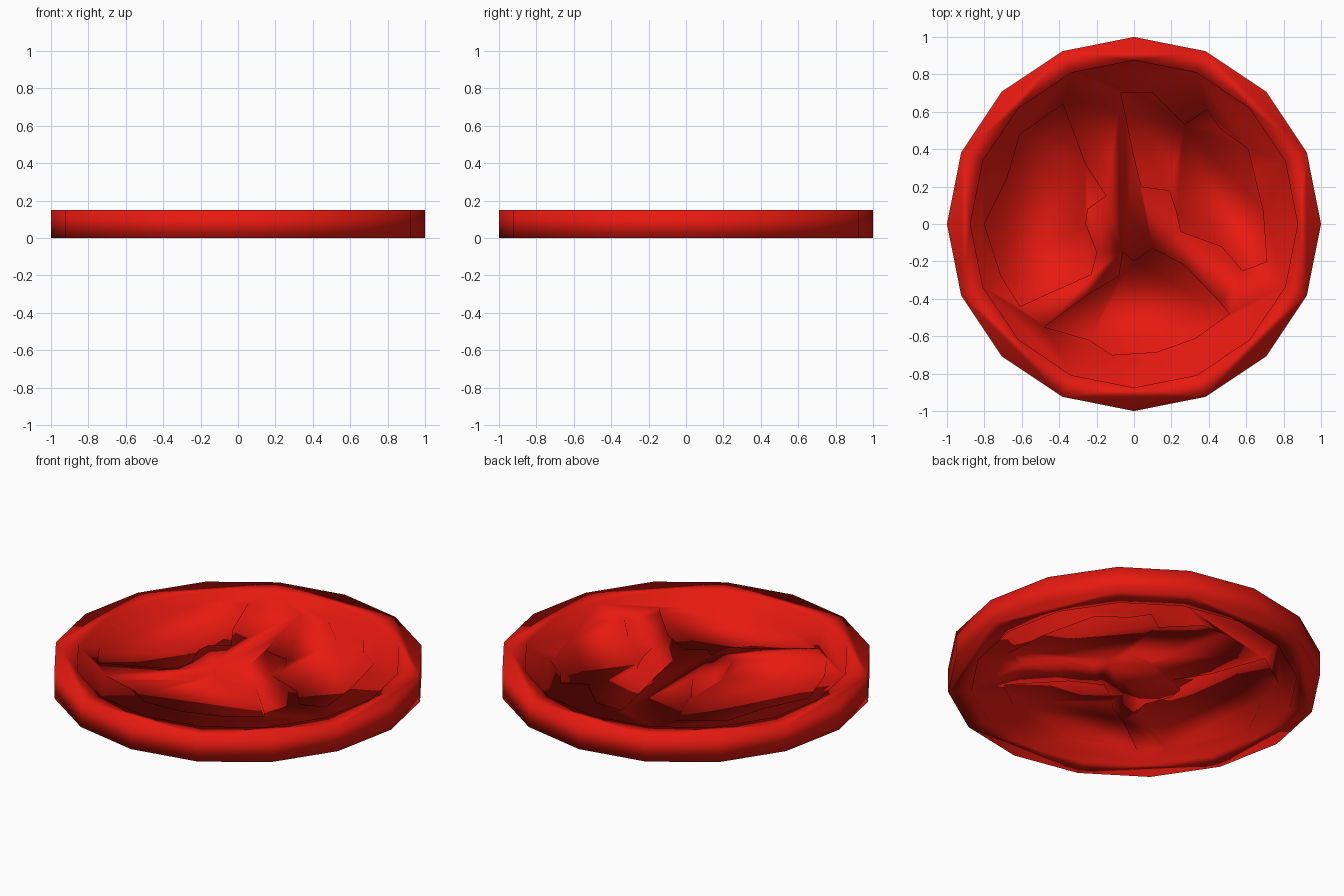
import bpy, bmesh
from math import cos, sin, pi

if "Cube" in bpy.data.objects:
    bpy.data.objects.remove(bpy.data.objects["Cube"])

H = 0.15        # thickness
FIELD = 0.015   # depth of the field inside the rim
LOBE = 0.04     # depth of the lobes, from the rim

red = bpy.data.materials.new("red_wax")
red.diffuse_color = (0.8, 0.01, 0.005, 1)
red.use_nodes = True
red.node_tree.nodes["Principled BSDF"].inputs["Base Color"].default_value = red.diffuse_color


def prism(name, pts, z0, z1):
    """Straight prism over a flat outline, smooth shaded."""
    bm = bmesh.new()
    base = bm.faces.new([bm.verts.new((x, y, z0)) for x, y in pts])
    ext = bmesh.ops.extrude_face_region(bm, geom=[base], use_keep_orig=True)
    for v in ext["geom"]:
        if isinstance(v, bmesh.types.BMVert):
            v.co.z = z1
    bmesh.ops.recalc_face_normals(bm, faces=bm.faces[:])
    for f in bm.faces:
        f.smooth = True
    me = bpy.data.meshes.new(name)
    bm.to_mesh(me)
    bm.free()
    me.materials.append(red)
    ob = bpy.data.objects.new(name, me)
    bpy.context.collection.objects.link(ob)
    return ob


def ring(r, n=16):
    return [(r * cos(2 * pi * i / n), r * sin(2 * pi * i / n)) for i in range(n)]


# Irregular outlines of the three sunken lobes
left_lobe = [(-.38, .64), (-.61, .48), (-.68, .24), (-.80, 0), (-.71, -.28), (-.61, -.44),
             (-.23, -.27), (-.20, -.15), (-.26, 0), (-.25, .08), (-.15, .15), (-.26, .32)]
right_lobe = [(-.07, .70), (.10, .70), (.27, .53), (.39, .61), (.46, .51), (.61, .40),
              (.69, .07), (.71, -.20), (.58, -.25), (.47, -.12), (.25, -.04), (.23, .06),
              (.19, .18), (.04, .20), (0, .36)]
lower_lobe = [(-.48, -.55), (-.24, -.62), (-.12, -.70), (.12, -.685), (.33, -.61), (.40, -.56),
              (.51, -.48), (.46, -.42), (.27, -.22), (.10, -.13), (0, -.20), (-.06, -.15),
              (-.08, -.28), (-.25, -.38)]

# Disc body
disc = prism("disc", ring(1.0), 0, H)

# Cut the field and the lobes into both sides
cuts = [("field", ring(0.875), FIELD)]
cuts += [(n, p, LOBE) for n, p in (("left_lobe", left_lobe), ("right_lobe", right_lobe),
                                   ("lower_lobe", lower_lobe))]
cutters = []
for name, pts, depth in cuts:
    for side, z0, z1 in (("top", H - depth, H + .1), ("bottom", -.1, depth)):
        c = prism(f"{name}_{side}_cutter", pts, z0, z1)
        c.hide_render = True
        cutters.append(c)
        m = disc.modifiers.new(c.name, 'BOOLEAN')
        m.operation, m.solver, m.object = 'DIFFERENCE', 'EXACT', c

# Bake the cuts and drop the cutters
bpy.context.view_layer.update()
dg = bpy.context.evaluated_depsgraph_get()
result = bpy.data.meshes.new_from_object(disc.evaluated_get(dg))
disc.modifiers.clear()
disc.data = result
for c in cutters:
    bpy.data.objects.remove(c)
result.materials.clear()
result.materials.append(red)
for p in result.polygons:
    p.material_index = 0
    p.use_smooth = True
